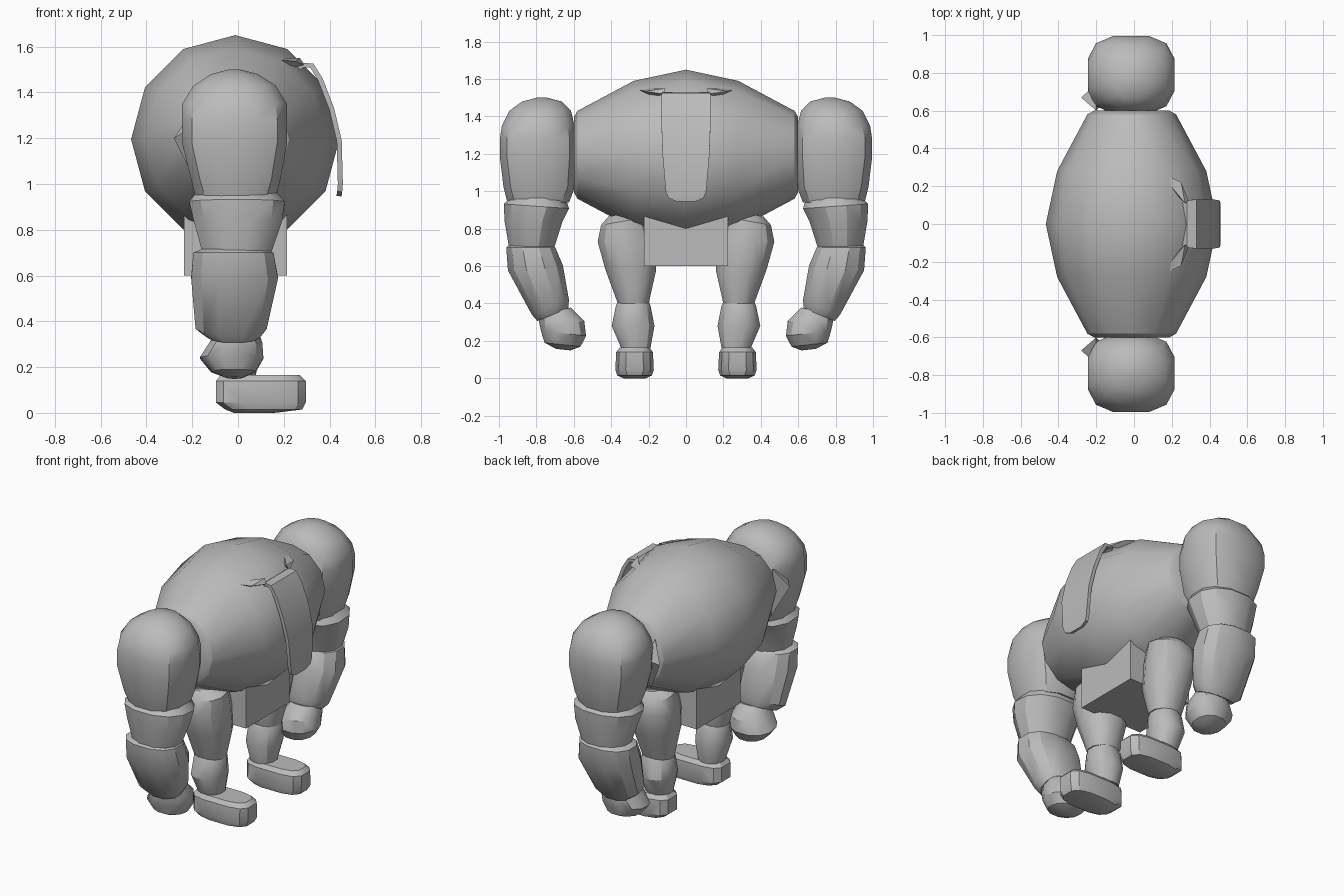
import bpy
import bmesh
from math import cos, sin, pi, radians, copysign
from mathutils import Vector

default_cube = bpy.data.objects.get("Cube")
if default_cube:
    bpy.data.objects.remove(default_cube, do_unlink=True)

grey = bpy.data.materials.new("plain grey")
grey.use_nodes = True
colour = (0.5, 0.5, 0.5, 1)
grey.diffuse_color = colour
grey.node_tree.nodes["Principled BSDF"].inputs["Base Color"].default_value = colour


def finish(name, bm, smooth_angle=32):
    """Turn a bmesh into a shaded object with the grey material."""
    bmesh.ops.recalc_face_normals(bm, faces=bm.faces)
    mesh = bpy.data.meshes.new(name)
    bm.to_mesh(mesh)
    bm.free()
    mesh.materials.append(grey)
    obj = bpy.data.objects.new(name, mesh)
    bpy.context.collection.objects.link(obj)
    bpy.ops.object.select_all(action="DESELECT")
    obj.select_set(True)
    bpy.context.view_layer.objects.active = obj
    if smooth_angle:
        bpy.ops.object.shade_smooth_by_angle(angle=radians(smooth_angle))
    return obj


def skin(bm, loops):
    """Join successive closed loops and cap both ends."""
    rings = [[bm.verts.new(point) for point in loop] for loop in loops]
    count = len(rings[0])
    for low, high in zip(rings, rings[1:]):
        for i in range(count):
            j = (i + 1) % count
            bm.faces.new((low[i], low[j], high[j], high[i]))
    bm.faces.new(rings[0])
    bm.faces.new(rings[-1])


def limb(name, side, rings, sides=12):
    """Ring: centre y, z, low x, high x, half depth, tilt, squareness."""
    loops = []
    for y, z, low, high, depth, tilt, square in rings:
        loop = []
        for i in range(sides):
            angle = 2 * pi * (i + 0.5) / sides
            c, s = [copysign(abs(v) ** (2 / square), v) for v in (cos(angle), sin(angle))]
            t = radians(tilt)
            loop.append(((low + high) / 2 + c * (high - low) / 2,
                         side * (y + s * depth * cos(t)), z + s * depth * sin(t)))
        loops.append(loop)
    bm = bmesh.new()
    skin(bm, loops)
    return finish(name, bm)


# Barrel body turned around the sideways axis
body_profile = [(-0.6, 0.2), (-0.58, 0.235), (-0.28, 0.395), (0, 0.455),
                (0.28, 0.395), (0.58, 0.235), (0.6, 0.2)]
bm = bmesh.new()
skin(bm, [[(-0.012 + r * cos(i * pi / 6), y, 1.195 + r * sin(i * pi / 6))
           for i in range(12)] for y, r in body_profile])
finish("body", bm)

# Square hip block
bm = bmesh.new()
bmesh.ops.create_cube(bm, size=1)
for v in bm.verts:
    v.co = Vector((v.co.x * 0.45 - 0.01, v.co.y * 0.45, v.co.z * 0.28 + 0.74))
finish("hip_block", bm, 0)

# Curved strip hanging down the face, with a rounded tip
strip_path = [(0.25, 1.51, 0.11), (0.28, 1.53, 0.125), (0.33, 1.525, 0.13),
              (0.37, 1.46, 0.13), (0.42, 1.33, 0.13), (0.453, 1.19, 0.125),
              (0.458, 1.0, 0.108), (0.455, 0.965, 0.095), (0.452, 0.945, 0.05)]
bm = bmesh.new()
loops = []
for i, (x, z, half) in enumerate(strip_path):
    before = strip_path[max(i - 1, 0)]
    after = strip_path[min(i + 1, len(strip_path) - 1)]
    inward = Vector((after[1] - before[1], 0, before[0] - after[0])).normalized() * 0.022
    outer = [Vector((x, -half, z)), Vector((x, half, z))]
    loops.append(outer + [outer[1] + inward, outer[0] + inward])
skin(bm, loops)
finish("face_strip", bm)

shoulder = [(0.77, 1.5, -0.04, 0.01, 0.03, 0, 2), (0.77, 1.48, -0.12, 0.09, 0.11, 0, 2),
            (0.78, 1.43, -0.2, 0.17, 0.17, 0, 2.2), (0.79, 1.35, -0.25, 0.22, 0.2, 0, 2.5),
            (0.79, 1.28, -0.25, 0.22, 0.21, 0, 3), (0.79, 1.18, -0.25, 0.22, 0.21, 0, 3),
            (0.785, 1.02, -0.21, 0.19, 0.195, 0, 2.8), (0.79, 0.94, -0.19, 0.17, 0.17, 0, 2.3)]
elbow = [(0.79, 0.97, -0.18, 0.17, 0.15, 0, 2.3), (0.8, 0.92, -0.22, 0.21, 0.18, 4, 2.3),
         (0.815, 0.84, -0.2, 0.2, 0.16, 0, 2.2), (0.825, 0.7, -0.16, 0.15, 0.125, 0, 2.2)]
forearm = [(0.83, 0.72, -0.15, 0.12, 0.11, 0, 2.3), (0.83, 0.7, -0.2, 0.16, 0.135, 0, 2.4),
           (0.805, 0.59, -0.21, 0.18, 0.152, -5, 2.4), (0.725, 0.38, -0.19, 0.13, 0.11, -22, 2.4),
           (0.712, 0.34, -0.14, 0.1, 0.092, -22, 2.3)]
hand = [(0.7, 0.36, -0.09, 0.09, 0.09, -12, 2.2), (0.665, 0.305, -0.13, 0.11, 0.125, 0, 2.3),
        (0.655, 0.24, -0.17, 0.115, 0.125, 6, 2.3), (0.66, 0.18, -0.12, 0.08, 0.1, 6, 2.2),
        (0.655, 0.153, -0.05, 0.02, 0.04, 6, 2)]
thigh = [(0.34, 0.88, -0.09, 0.08, 0.08, -12, 2), (0.335, 0.84, -0.14, 0.14, 0.125, -10, 2.2),
         (0.325, 0.73, -0.16, 0.15, 0.152, 0, 2.2), (0.295, 0.58, -0.14, 0.14, 0.14, 0, 2.2),
         (0.282, 0.4, -0.1, 0.1, 0.085, 0, 2.2)]
shin = [(0.282, 0.42, -0.08, 0.08, 0.08, 0, 2.2), (0.282, 0.39, -0.1, 0.1, 0.095, 0, 2.2),
        (0.283, 0.28, -0.11, 0.1, 0.118, 0, 2.2), (0.268, 0.16, -0.08, 0.08, 0.08, 0, 2.2)]
foot = [(0.275, 0.0, -0.02, 0.16, 0.06, 0, 2.6), (0.275, 0.015, -0.06, 0.285, 0.095, 0, 3),
        (0.275, 0.045, -0.1, 0.3, 0.105, 0, 3.4), (0.275, 0.14, -0.1, 0.3, 0.1, 0, 3.4),
        (0.275, 0.165, -0.08, 0.275, 0.08, 0, 3.2)]
parts = {"shoulder": shoulder, "elbow": elbow, "forearm": forearm, "hand": hand,
         "thigh": thigh, "shin": shin, "foot": foot}

for label, side in (("front", -1), ("back", 1)):
    # Arms and legs
    for part, rings in parts.items():
        limb(f"{label}_side_{part}", side, rings)

    # Pointed fin behind the shoulder
    bm = bmesh.new()
    corners = [(-0.28, 0.67, 1.2), (-0.2, 0.6, 1.32), (-0.2, 0.74, 1.25), (-0.18, 0.62, 1.0)]
    bmesh.ops.convex_hull(bm, input=[bm.verts.new((x, side * y, z)) for x, y, z in corners])
    finish(f"{label}_side_shoulder_fin", bm, 0)

    # Thin swept brow beside the strip
    bm = bmesh.new()
    corners = [(0.13, 0.28, 1.548), (0.27, 0.11, 1.55), (0.29, 0.12, 1.52),
               (0.25, 0.22, 1.535), (0.2, 0.18, 1.5)]
    bmesh.ops.convex_hull(bm, input=[bm.verts.new((x, side * y, z)) for x, y, z in corners])
    finish(f"{label}_side_brow", bm, 0)
